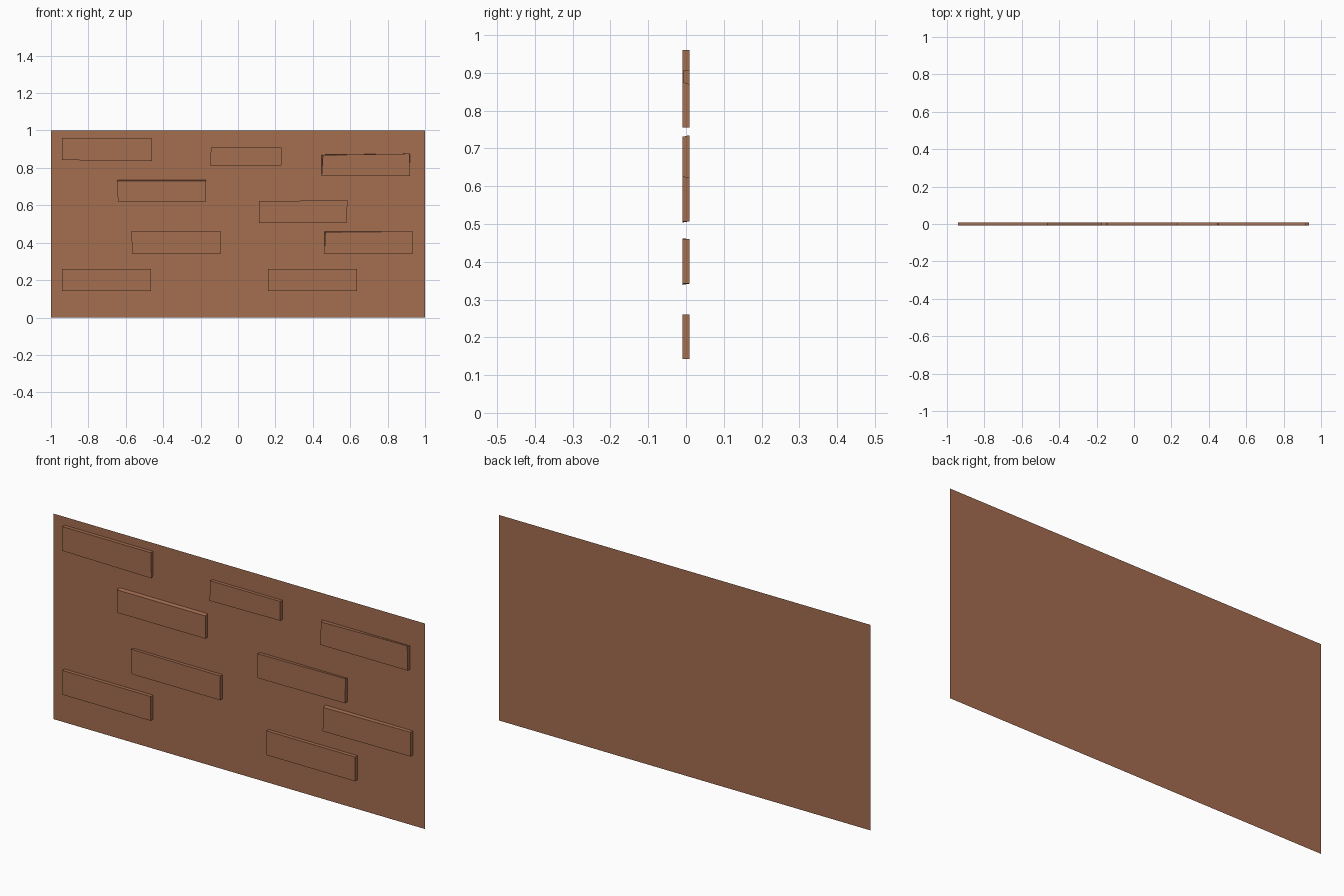
import bpy, bmesh

mat = bpy.data.materials.new("brick_brown")
mat.diffuse_color = (0.376, 0.153, 0.080, 1)

BACK = 0.009


def make_object(name, verts, faces):
    mesh = bpy.data.meshes.new(name)
    mesh.from_pydata(verts, [], faces)
    mesh.materials.append(mat)
    mesh.update()
    obj = bpy.data.objects.new(name, mesh)
    bpy.context.collection.objects.link(obj)
    return obj


# Flat wall sheet, facing the front
make_object("wall_panel",
            [(-1, BACK, 0), (1, BACK, 0), (1, BACK, 1), (-1, BACK, 1)],
            [(0, 1, 2, 3)])

# Raised bricks: left, right, bottom, top, front depth,
# and small front-corner shifts {corner: (dx, dz)}; corners are BL, BR, TR, TL
bricks = [
    (-0.94, -0.463, 0.842, 0.96, -0.009, {1: (0.003, -0.006)}),
    (-0.145, 0.232, 0.814, 0.908, -0.007, {0: (-0.003, -0.004)}),
    (0.447, 0.92, 0.756, 0.87, -0.009, {3: (0.007, -0.002), 2: (-0.003, 0.006)}),
    (-0.642, -0.17, 0.62, 0.735, -0.009, {3: (-0.004, -0.004), 2: (0, -0.004)}),
    (0.112, 0.582, 0.507, 0.622, -0.009, {0: (0, -0.003), 2: (0.003, 0.005)}),
    (-0.567, -0.09, 0.342, 0.46, -0.009, {3: (-0.002, 0.002)}),
    (0.462, 0.935, 0.342, 0.46, -0.009, {3: (0.005, -0.004), 0: (0, -0.003)}),
    (-0.94, -0.464, 0.142, 0.26, -0.009, {}),
    (0.16, 0.636, 0.142, 0.26, -0.009, {}),
]
for i, (l, r, b, t, front, shifts) in enumerate(bricks):
    rect = [(l, b), (r, b), (r, t), (l, t)]
    verts = []
    for k, (x, z) in enumerate(rect):
        dx, dz = shifts.get(k, (0, 0))
        verts.append((x + dx, front, z + dz))
    verts += [(x, BACK, z) for x, z in rect]
    # Front face and four sides; the back is closed by the wall
    faces = [(0, 1, 2, 3)]
    faces += [(k, k + 4, (k + 1) % 4 + 4, (k + 1) % 4) for k in range(4)]
    make_object(f"raised_brick_{i + 1}", verts, faces)
